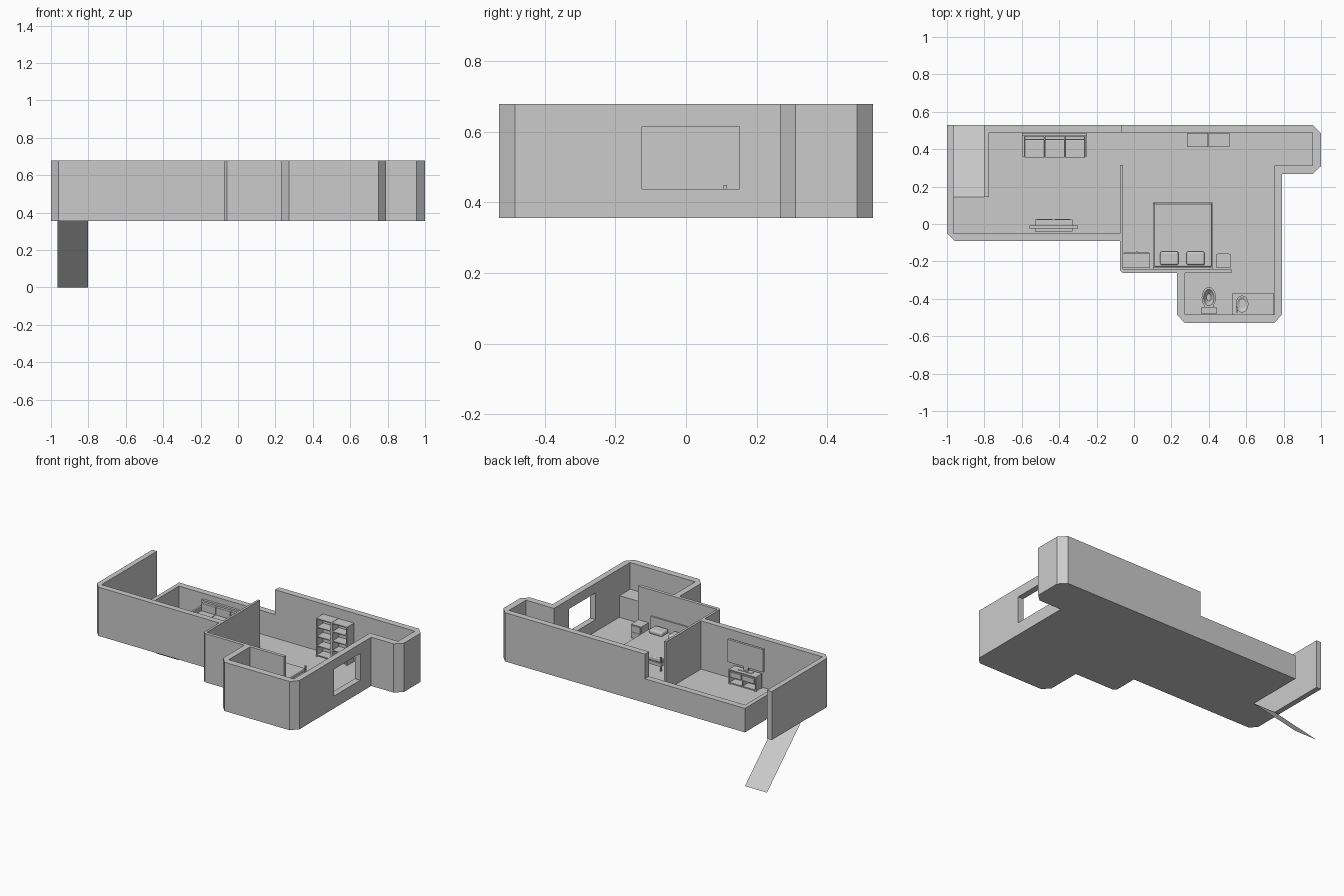
import bpy, bmesh
from math import cos, sin, pi

F = 0.358   # floor level
TOP = 0.679  # full wall height
LOW = 0.515  # parapet height


def finish(name, bm):
    bmesh.ops.recalc_face_normals(bm, faces=bm.faces)
    me = bpy.data.meshes.new(name)
    bm.to_mesh(me)
    bm.free()
    ob = bpy.data.objects.new(name, me)
    bpy.context.collection.objects.link(ob)
    return ob


def prism(name, pts, z0, z1):
    bm = bmesh.new()
    f = bm.faces.new([bm.verts.new((x, y, z0)) for x, y in pts])
    r = bmesh.ops.extrude_face_region(bm, geom=[f])
    for v in r['geom']:
        if isinstance(v, bmesh.types.BMVert):
            v.co.z = z1
    return finish(name, bm)


def boxes(name, items, bevel=0):
    """Join several x0,x1,y0,y1,z0,z1 boxes; z is measured from the floor."""
    bm = bmesh.new()
    for x0, x1, y0, y1, z0, z1 in items:
        for v in bmesh.ops.create_cube(bm, size=1)['verts']:
            v.co = ((x0 + x1) / 2 + v.co.x * (x1 - x0),
                    (y0 + y1) / 2 + v.co.y * (y1 - y0),
                    F + (z0 + z1) / 2 + v.co.z * (z1 - z0))
    ob = finish(name, bm)
    if bevel:
        m = ob.modifiers.new('round', 'BEVEL')
        m.width, m.segments = bevel, 3
    return ob


def lathe_oval(name, cx, cy, rings, n=20):
    """Stack of oval rings (rx, ry, z above floor), capped at both ends."""
    bm = bmesh.new()
    loops = [[bm.verts.new((cx + rx * cos(2 * pi * i / n), cy + ry * sin(2 * pi * i / n), F + z))
              for i in range(n)] for rx, ry, z in rings]
    for a, b in zip(loops, loops[1:]):
        for i in range(n):
            j = (i + 1) % n
            bm.faces.new((a[i], a[j], b[j], b[i]))
    bm.faces.new(loops[0])
    bm.faces.new(loops[-1])
    return finish(name, bm)


# full-height outer and dividing walls in one outline
outer = [(-.07, .53), (.955, .53), (1, .485), (1, .31), (.955, .267), (.79, .267),
         (.79, -.485), (.75, -.53), (.272, -.53), (.23, -.485), (.23, -.262),
         (-.06, -.262), (-.075, -.247), (-.075, -.09), (-.96, -.09), (-1, -.05), (-1, .53)]
inner = [(-.965, .53), (-.965, -.05), (-.075, -.05), (-.075, .315), (-.06, .315),
         (-.06, -.24), (.52, -.24), (.52, -.262), (.272, -.262), (.272, -.485),
         (.75, -.485), (.75, .312), (.955, .312), (.955, .488), (-.07, .488)]
walls = prism('walls', outer + inner, F, TOP)

# window opening in the right wall
cutter = boxes('window_cutter', [(.7, .85, -.125, .152, .438 - F, .615 - F)])
cutter.hide_render = True
cutter.hide_viewport = True
cutter.display_type = 'WIRE'
m = walls.modifiers.new('window', 'BOOLEAN')
m.object, m.operation, m.solver = cutter, 'DIFFERENCE', 'EXACT'

# parapet along the back and beside the ramp opening
prism('parapet', [(-.07, .53), (-.803, .53), (-.803, .145), (-.775, .145),
                  (-.775, .488), (-.07, .488)], F, LOW)

# floor with a notch for the entrance ramp
floor_pts = outer[:-1] + [(-1, .145), (-.803, .145), (-.803, .53)]
prism('floor', floor_pts, F - .002, F + .001)
bm = bmesh.new()
bm.faces.new([bm.verts.new(p) for p in
              [(-.965, .145, F), (-.803, .145, F), (-.803, .53, 0), (-.965, .53, 0)][::1]])
ramp = finish('entrance_ramp', bm)
if ramp.data.polygons[0].normal.z < 0:
    ramp.data.flip_normals()

# sofa
x0, x1 = -.598, -.25
boxes('sofa_frame', [(x0, x1, .36, .475, .012, .035), (x0, x1, .47, .486, .012, .12),
                     (x0, x0 + .012, .36, .475, .03, .085), (x1 - .012, x1, .36, .475, .03, .085)])
w = (x1 - x0 - .024) / 3
boxes('sofa_cushions', [(x0 + .013 + i * w, x0 + .011 + (i + 1) * w, .355, .45, .035, .06) for i in range(3)]
      + [(x0 + .013 + i * w, x0 + .011 + (i + 1) * w, .45, .47, .035, .11) for i in range(3)], .003)
boxes('sofa_legs', [(x, x + .01, y, y + .01, 0, .012) for x in (x0, x1 - .01) for y in (.362, .475)])

# television and its cabinet
boxes('television', [(-.56, -.30, -.024, -.008, .125, .275), (-.445, -.415, -.022, -.012, .1, .13),
                     (-.48, -.38, -.03, 0, .095, .1)])
tv = [(-.53, -.33, -.04, .025, .09, .097), (-.53, -.33, -.04, .025, .005, .012),
      (-.53, -.33, -.04, -.034, .005, .09)]
tv += [(x - .003, x + .003, -.04, .024, .005, .09) for x in (-.527, -.43, -.333)]
tv += [(x, x + .08, -.03, .028, .05, .085) for x in (-.518, -.422)]
tv += [(x, x + .01, y, y + .01, -.001, .006) for x in (-.53, -.34) for y in (-.04, .014)]
boxes('television_cabinet', tv)

# twin bookcases
book = []
for a in (.283, .398):
    b = a + .112
    book += [(a, a + .006, .413, .486, 0, .255), (b - .006, b, .413, .486, 0, .255),
             (a, b, .48, .487, 0, .255)]
    book += [(a, b, .413, .486, z, z + .006) for z in (.008, .07, .132, .194, .25)]
boxes('bookcases', book)

# bed
boxes('bed_frame', [(.103, .42, -.235, .115, .03, .052), (.103, .42, -.24, -.23, .03, .15)]
      + [(x, x + .009, y, y + .009, -.001, h) for x in (.102, .412)
         for y, h in ((.107, .092), (-.24, .15))])
boxes('mattress', [(.108, .415, -.229, .108, .052, .078)], .006)
boxes('pillows', [(x, x + .098, -.22, -.147, .078, .108) for x in (.14, .28)], .011)

# bedside table and low dresser with drawers
boxes('bedside_table', [(.44, .515, -.236, -.16, .01, .1), (.446, .509, -.16, -.157, .055, .093),
                        (.446, .509, -.16, -.157, .015, .05)])
boxes('dresser', [(-.058, .086, -.236, -.155, 0, .105)]
      + [(a, a + .064, -.155, -.152, z, z + .04) for a in (-.053, .017) for z in (.01, .056)]
      + [(.012, .018, -.155, -.146, .05, .056)])

# toilet
lathe_oval('toilet_bowl', .4, -.393, [(.02, .03, -.001), (.02, .03, .02), (.036, .054, .055),
                                      (.038, .056, .066), (.028, .044, .066), (.012, .02, .04)])
boxes('toilet_tank', [(.365, .435, -.48, -.448, .05, .11), (.36, .44, -.482, -.444, .11, .118),
                      (.375, .425, -.46, -.43, 0, .06)])

# bathroom vanity with basin and tap
boxes('vanity', [(.525, .748, -.484, -.372, 0, .145)])
lathe_oval('basin', .578, -.428, [(.034, .046, .145), (.034, .046, .155), (.027, .038, .155), (.015, .024, .147)], 16)
boxes('tap', [(.548, .554, -.475, -.469, .145, .18), (.548, .554, -.475, -.44, .176, .181)])
